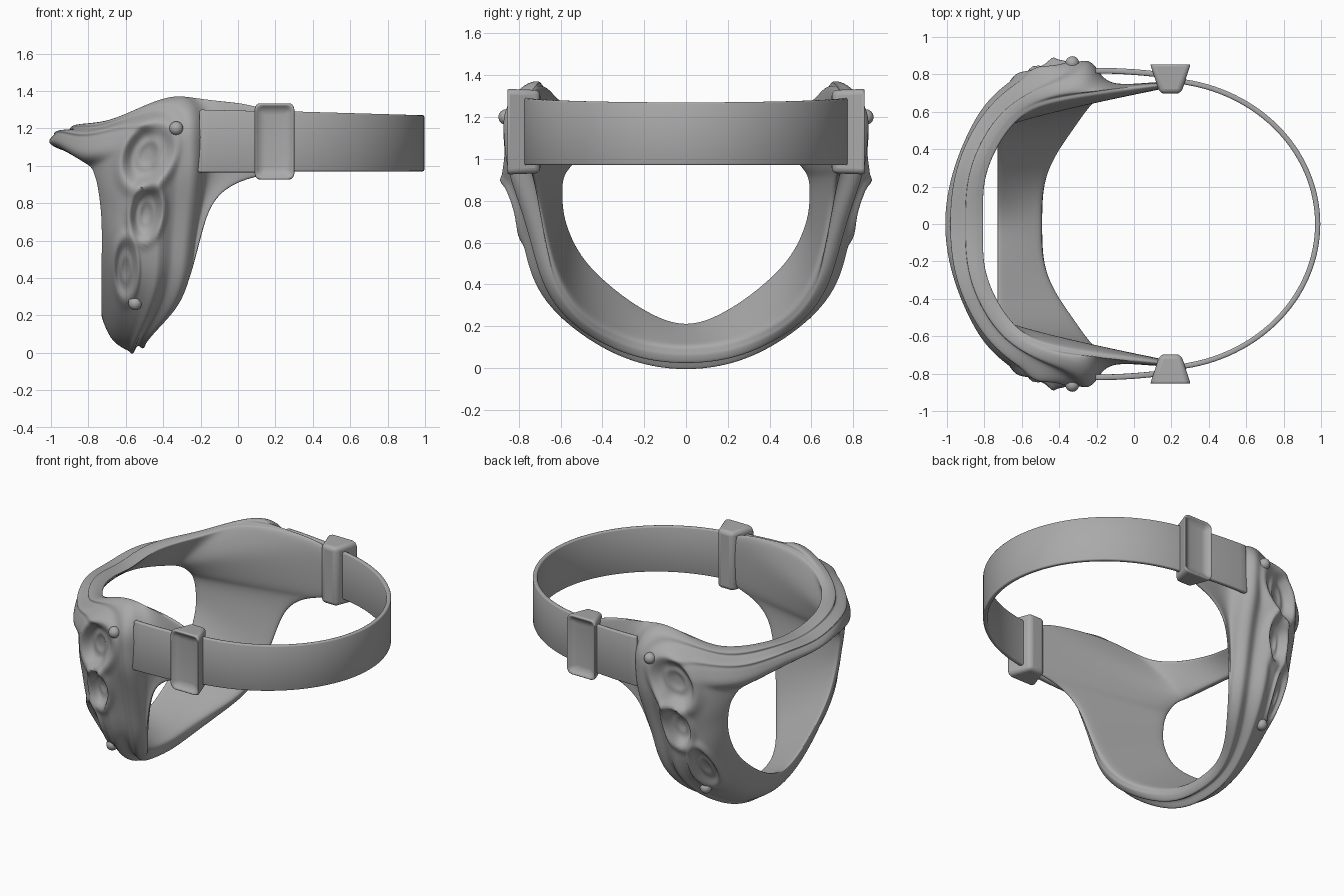
import bpy, bmesh, math
from mathutils import Vector, Matrix

cube = bpy.data.objects.get("Cube")
if cube:
    bpy.data.objects.remove(cube, do_unlink=True)

grey = bpy.data.materials.new("plain grey")
grey.use_nodes = True
tone = (0.4, 0.4, 0.4, 1)
grey.diffuse_color = tone
grey.node_tree.nodes["Principled BSDF"].inputs["Base Color"].default_value = tone


def make_object(name, mesh):
    obj = bpy.data.objects.new(name, mesh)
    bpy.context.collection.objects.link(obj)
    mesh.materials.clear()
    mesh.materials.append(grey)
    for poly in mesh.polygons:
        poly.use_smooth = True
    return obj


def grid_object(name, rows, closed=False):
    """Skin a list of equally long point rows with quads."""
    bm = bmesh.new()
    grid = [[bm.verts.new(p) for p in row] for row in rows]
    n, m = len(grid), len(grid[0])
    for i in range(n if closed else n - 1):
        for j in range(m if closed else m - 1):
            a, b = grid[i], grid[(i + 1) % n]
            k = (j + 1) % m
            bm.faces.new((a[j], a[k], b[k], b[j]))
    bmesh.ops.recalc_face_normals(bm, faces=bm.faces)
    mesh = bpy.data.meshes.new(name)
    bm.to_mesh(mesh)
    bm.free()
    return make_object(name, mesh)


def add_thickness(obj, amount):
    solid = obj.modifiers.new("thickness", "SOLIDIFY")
    solid.thickness = amount
    solid.offset = 0
    edge = obj.modifiers.new("soft edge", "BEVEL")
    edge.width = 0.008
    edge.segments = 2


def smoothstep(low, high, v):
    t = min(1, max(0, (v - low) / (high - low)))
    return t * t * (3 - 2 * t)


# Half of the face frame, chin centre to nose centre:
# edge of the face opening, crest of the outside, outer perimeter
opening = [(-.73, 0, .165), (-.73, .2, .25), (-.73, .38, .38), (-.73, .53, .53),
           (-.73, .6, .7), (-.74, .61, .8), (-.75, .61, .87), (-.76, .6, .92),
           (-.77, .58, .95), (-.78, .55, .98), (-.8, .52, 1), (-.82, .49, 1.01),
           (-.84, .43, 1.03), (-.93, .22, 1.08), (-.96, 0, 1.09)]
crest = [(-.6, 0, .005), (-.6, .22, .04), (-.57, .43, .14), (-.52, .64, .31),
         (-.5, .74, .48), (-.5, .77, .67), (-.5, .81, .82), (-.5, .84, .95),
         (-.5, .85, 1.06), (-.51, .85, 1.13), (-.56, .81, 1.18), (-.71, .71, 1.16),
         (-.85, .55, 1.13), (-.97, .28, 1.18), (-1, 0, 1.15)]
perimeter = [(-.49, 0, .05), (-.49, .2, .07), (-.43, .37, .13), (-.32, .54, .23),
             (-.25, .65, .4), (-.24, .7, .58), (-.21, .76, .78), (-.2, .83, .95),
             (-.2, .84, 1.1), (-.2, .85, 1.25), (-.26, .74, 1.4), (-.46, .7, 1.35),
             (-.68, .6, 1.23), (-.86, .28, 1.23), (-.84, 0, 1.18)]
# Where the thin inner layer runs back to the buckle, by station
tails = {5: (-.19, .69, .66), 6: (-.13, .72, .84), 7: (.04, .745, .94),
         8: (.27, .77, .97), 9: (.27, .77, 1.29), 10: (-.04, .73, 1.35)}


def section(front, top, rear, tail):
    """Closed cross-section: fluted outer pad, thin tail, flat inside."""
    front, top, rear = Vector(front), Vector(top), Vector(rear)
    bulge = top - (front + rear) / 2
    out = bulge.normalized()
    steps = 14
    loop = []
    for i in range(steps + 1):
        t = i / steps
        arch = 1 - abs(2 * t - 1) ** (4 if t < 0.5 else 1.7)
        flute = 0.024 * math.sin(i * math.pi / 2) if 7 < i < steps else 0
        loop.append(front.lerp(rear, t) + bulge * arch + out * flute)
    if tail:
        tail = Vector(tail)
        step = rear.lerp(tail, 0.12)
        step.y = tail.y - 0.03
    else:
        tail = rear - out * 0.025
        step = rear - out * 0.012
    loop += [step, step.lerp(tail, 0.5), tail]
    for i in range(7):
        loop.append(tail.lerp(front, i / 6) - out * 0.025)
    return loop


half = [section(*points, tails.get(i))
        for i, points in enumerate(zip(opening, crest, perimeter))]
other = [[Vector((p.x, -p.y, p.z)) for p in row] for row in half[-2:0:-1]]
cage = grid_object("face_frame_cage", half + other, True)
cage.modifiers.new("smooth", "SUBSURF").levels = 3
bpy.context.view_layer.update()
dense = bpy.data.meshes.new_from_object(
    cage.evaluated_get(bpy.context.evaluated_depsgraph_get()))
bpy.data.objects.remove(cage, do_unlink=True)

# Oval pockets with raised rims: x, z, half width, half height, tilt, depth
pockets = [(-.48, 1.06, .115, .165, -.45, .08),
           (-.49, .75, .075, .13, -.15, .06),
           (-.6, .45, .055, .14, 0, .045)]
bm = bmesh.new()
bm.from_mesh(dense)
bm.normal_update()
moves = []
for v in bm.verts:
    side = 1 if v.co.y > 0 else -1
    facing = smoothstep(-0.1, 0.35, v.normal.y * side)
    push = 0
    for cx, cz, rx, rz, tilt, depth in pockets:
        dx, dz = v.co.x - cx, v.co.z - cz
        u = dx * math.cos(tilt) + dz * math.sin(tilt)
        w = dz * math.cos(tilt) - dx * math.sin(tilt)
        d = math.hypot(u / rx, w / rz)
        push -= depth * (1 - smoothstep(0.5, 1.15, d))
        push += 0.018 * math.exp(-((d - 1.25) / 0.22) ** 2)
        push += 0.016 * math.exp(-((d - 0.5) / 0.2) ** 2)
    moves.append((v, side * push * facing))
for v, move in moves:
    v.co.y += move
bm.to_mesh(dense)
bm.free()
make_object("face_frame", dense)


def buckle(name, size, location):
    bm = bmesh.new()
    bmesh.ops.create_cube(bm, size=1)
    bmesh.ops.scale(bm, vec=size, verts=bm.verts)
    # taper toward the head, then sink a window into the outer face
    for v in bm.verts:
        if v.co.y < 0:
            v.co.x *= 0.5
            v.co.z *= 0.97
    bm.normal_update()
    outer = max(bm.faces, key=lambda f: f.calc_center_median().y)
    bmesh.ops.inset_region(bm, faces=[outer], thickness=0.055)
    bmesh.ops.translate(bm, vec=(0, -0.04, 0), verts=outer.verts)
    side = 1 if location[1] > 0 else -1
    bmesh.ops.scale(bm, vec=(1, side, 1), verts=bm.verts)
    bmesh.ops.translate(bm, vec=location, verts=bm.verts)
    bmesh.ops.recalc_face_normals(bm, faces=bm.faces)
    mesh = bpy.data.meshes.new(name)
    bm.to_mesh(mesh)
    bm.free()
    edge = make_object(name, mesh).modifiers.new("round", "BEVEL")
    edge.width = 0.026
    edge.segments = 4


def rivet(name, location):
    bm = bmesh.new()
    bmesh.ops.create_uvsphere(bm, u_segments=20, v_segments=12, radius=0.037,
                              matrix=Matrix.Translation(location))
    mesh = bpy.data.meshes.new(name)
    bm.to_mesh(mesh)
    bm.free()
    make_object(name, mesh)


for side, label in ((1, "left"), (-1, "right")):
    # Folded strap end lying outside the thin layer
    rows = []
    for i in range(9):
        t = i / 8
        x, y = -.215 + .42 * t, side * (.82 - .03 * t * t)
        rows.append([(x, y, .965), (x + .01 * (1 - t), y, 1.3 - .01 * t)])
    flap = grid_object(label + "_strap_end", rows)
    add_thickness(flap, 0.03)
    # Buckle and rivets
    buckle(label + "_buckle", (.225, .17, .41), (.195, side * .782, 1.13))
    rivet(label + "_upper_rivet", (-.33, side * .86, 1.2))
    rivet(label + "_lower_rivet", (-.55, side * .57, .265))

# Head strap: half an ellipse around the back
rows = []
for i in range(65):
    a = math.radians(-86 + 172 * i / 64)
    x, y = .13 + .852 * math.cos(a), .77 * math.sin(a)
    rows.append([(x, y, .97), (x, y, 1.295 - .025 * math.cos(a))])
strap = grid_object("head_strap", rows)
add_thickness(strap, 0.028)

# Smooth shading with crisp edges on the flat parts
bpy.ops.object.select_all(action="DESELECT")
for obj in bpy.context.collection.objects:
    if obj.type == "MESH" and obj.data.materials and obj.data.materials[0] == grey:
        obj.select_set(True)
        bpy.context.view_layer.objects.active = obj
bpy.ops.object.shade_smooth_by_angle(angle=math.radians(60))
